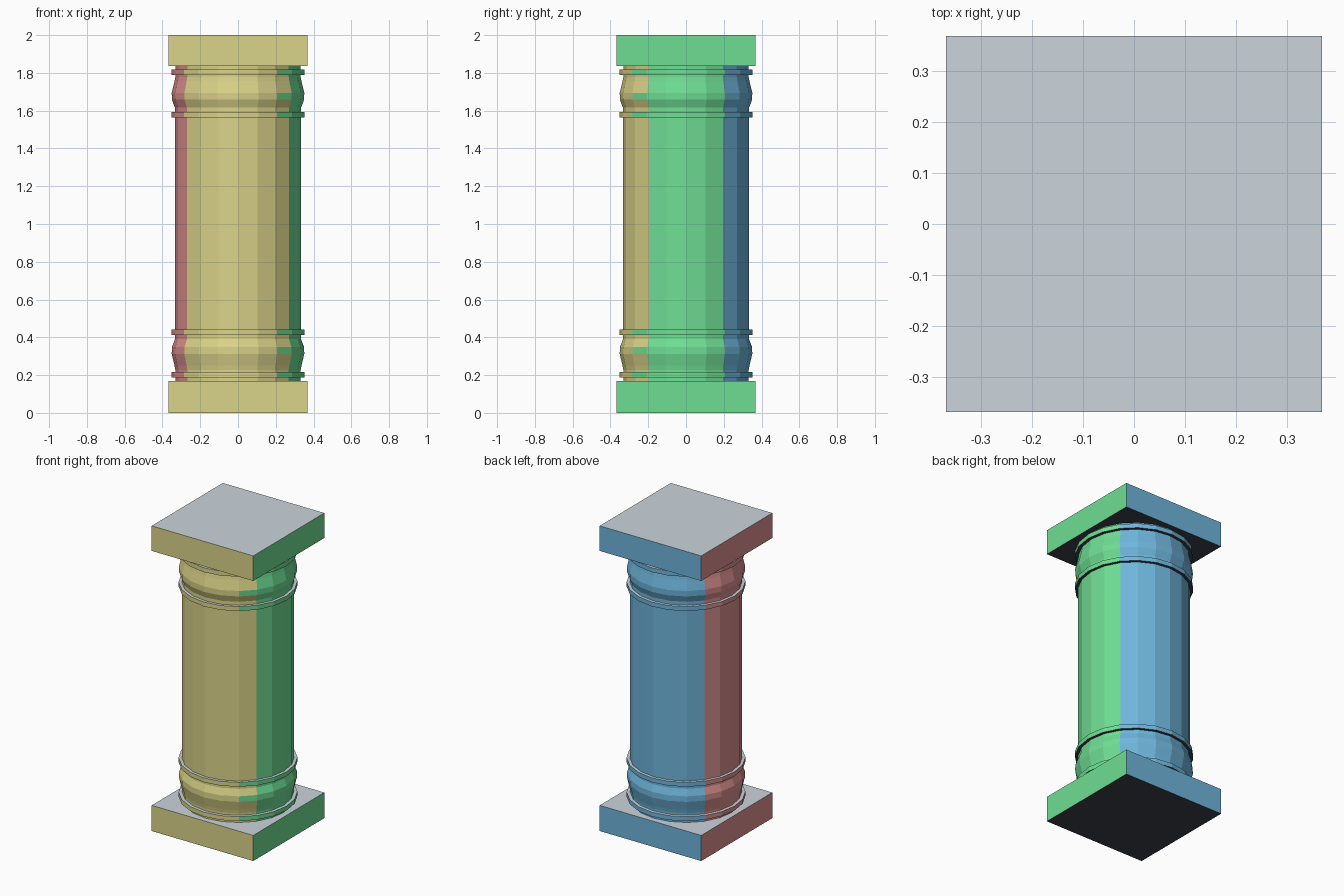
import bpy, bmesh, math

old = bpy.data.objects.get("Cube")
if old:
    bpy.data.objects.remove(old, do_unlink=True)


def linear(c):
    c /= 255
    return c / 12.92 if c < 0.04045 else ((c + 0.055) / 1.055) ** 2.4


def make_material(name, rgb):
    mat = bpy.data.materials.new(name)
    mat.use_nodes = True
    colour = [linear(c) for c in rgb] + [1]
    mat.diffuse_color = colour
    bsdf = next(n for n in mat.node_tree.nodes if n.type == 'BSDF_PRINCIPLED')
    bsdf.inputs["Base Color"].default_value = colour
    return mat


MATERIALS = [
    make_material("front_yellow", (218, 211, 137)),
    make_material("left_green", (111, 222, 148)),
    make_material("back_blue", (110, 181, 219)),
    make_material("right_red", (220, 146, 144)),
    make_material("top_grey", (203, 213, 219)),
    make_material("bottom_charcoal", (60, 65, 76)),
]
YELLOW, GREEN, BLUE, RED, GREY, CHARCOAL = range(6)
SIDES = 20


def side_colour(n, corner_green):
    """Colour of a face from the direction it points in."""
    if abs(n.z) > 0.7:
        return GREY if n.z > 0 else CHARCOAL
    diagonal = abs(abs(n.x) - abs(n.y)) < 0.01
    if diagonal and corner_green and n.x > 0 and n.y < 0:
        return GREEN
    if not diagonal and abs(n.x) > abs(n.y):
        return GREEN if n.x > 0 else RED
    return YELLOW if n.y < 0 else BLUE


def finish(name, bm, green_bands=()):
    bmesh.ops.recalc_face_normals(bm, faces=bm.faces)
    bm.normal_update()
    for f in bm.faces:
        z = f.calc_center_median().z
        f.material_index = side_colour(f.normal, any(a < z < b for a, b in green_bands))
    mesh = bpy.data.meshes.new(name)
    bm.to_mesh(mesh)
    bm.free()
    for mat in MATERIALS:
        mesh.materials.append(mat)
    obj = bpy.data.objects.new(name, mesh)
    bpy.context.collection.objects.link(obj)


def slab(name, half, z0, z1):
    bm = bmesh.new()
    bmesh.ops.create_cube(bm, size=1)
    for v in bm.verts:
        v.co = (v.co.x * 2 * half, v.co.y * 2 * half, z1 if v.co.z > 0 else z0)
    finish(name, bm)


def turned(name, profile, green_bands=()):
    """Faceted, capped solid turned from (radius, height) points."""
    bm = bmesh.new()
    loops = []
    for r, z in profile:
        angles = [2 * math.pi * i / SIDES for i in range(SIDES)]
        loops.append([bm.verts.new((r * math.cos(a), r * math.sin(a), z)) for a in angles])
    for low, high in zip(loops, loops[1:]):
        for i in range(SIDES):
            j = (i + 1) % SIDES
            bm.faces.new((low[i], low[j], high[j], high[i]))
    bm.faces.new(loops[0][::-1])
    bm.faces.new(loops[-1])
    finish(name, bm, green_bands)


# Square plinth and cap
slab("base_slab", 0.368, 0, 0.168)
slab("top_slab", 0.368, 1.836, 2)

# Shaft, with the same mirrored swelling at each end
R, RING = 0.332, 0.353
SWELL = [(R, 0.228), (0.336, 0.25), (0.351, 0.312), (0.35, 0.348), (0.334, 0.39)]
upper = [(r, 2.006 - z) for r, z in reversed(SWELL)]
belts = [(0.312, 0.348), (1.658, 1.694)]
turned("shaft", [(R, 0.168)] + SWELL + upper + [(R, 1.836)], belts)

# Thin collars above and below each swelling
for name, z in (("lower_base", 0.187), ("upper_base", 0.412),
                ("lower_capital", 1.564), ("upper_capital", 1.789)):
    turned(name + "_ring", [(RING, z), (RING, z + 0.029)], [(z, z + 0.029)])
